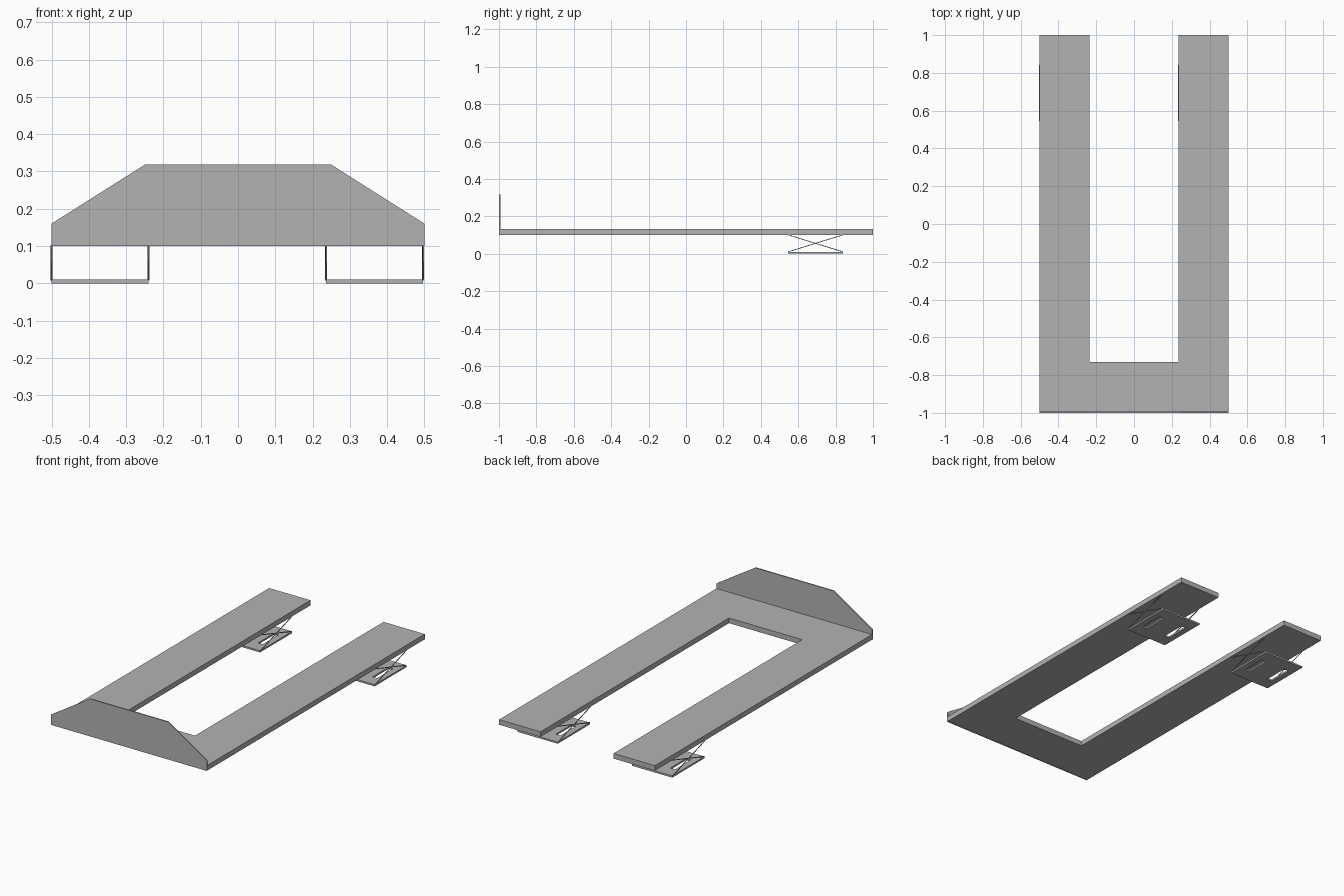
import bpy
import bmesh
from math import atan2, hypot
from mathutils import Matrix, Vector

cube = bpy.data.objects.get("Cube")
if cube:
    bpy.data.objects.remove(cube)

grey = bpy.data.materials.new("plain grey")
grey.use_nodes = True
colour = (0.45, 0.45, 0.45, 1)
grey.diffuse_color = colour
grey.node_tree.nodes["Principled BSDF"].inputs["Base Color"].default_value = colour


def finish(name, bm):
    bmesh.ops.recalc_face_normals(bm, faces=bm.faces)
    mesh = bpy.data.meshes.new(name)
    bm.to_mesh(mesh)
    bm.free()
    mesh.materials.append(grey)
    obj = bpy.data.objects.new(name, mesh)
    bpy.context.collection.objects.link(obj)
    return obj


def extrude(name, points, offset):
    """Solid made by sweeping a flat outline along an offset."""
    bm = bmesh.new()
    face = bm.faces.new([bm.verts.new(p) for p in points])
    swept = bmesh.ops.extrude_face_region(bm, geom=[face])["geom"]
    verts = [v for v in swept if isinstance(v, bmesh.types.BMVert)]
    bmesh.ops.translate(bm, verts=verts, vec=offset)
    return finish(name, bm)


def box(bm, low, high, turn=Matrix()):
    low, high = Vector(low), Vector(high)
    place = Matrix.Translation((low + high) / 2) @ turn @ Matrix.Diagonal((*(high - low), 1))
    bmesh.ops.create_cube(bm, size=1, matrix=place)


# U-shaped platform with two long forks
DECK_LOW, DECK_HIGH, INNER = 0.101, 0.131, 0.235
half = [(0.5, -1), (0.5, 1), (INNER, 1), (INNER, -0.73)]
outline = half + [(-x, y) for x, y in reversed(half)]
extrude("fork_platform", [(x, y, DECK_LOW) for x, y in outline], (0, 0, DECK_HIGH - DECK_LOW))

# Upright front panel with sloping shoulders
side = [(0.5, 0.1), (0.5, 0.16), (0.25, 0.318)]
panel = side + [(-x, z) for x, z in reversed(side)]
extrude("front_panel", [(x, -1, z) for x, z in panel], (0, 0.007, 0))

# Scissor lift under each fork
Y0, Y1, BASE = 0.545, 0.84, 0.01
SLOT0, SLOT1 = 0.62, 0.765
WIDTH = 0.26
for label, left in (("right", -0.5), ("left", 0.236)):
    # Base plate built around two slots
    bm = bmesh.new()
    right = left + WIDTH
    cuts = [left, left + 0.035, left + 0.065, right - 0.065, right - 0.035, right]
    rows = [Y0, SLOT0, SLOT1, Y1]
    grid = [[bm.verts.new((x, y, 0)) for x in cuts] for y in rows]
    for r in range(3):
        for c in range(5):
            if not (r == 1 and c in (1, 3)):
                bm.faces.new((grid[r][c], grid[r][c + 1], grid[r + 1][c + 1], grid[r + 1][c]))
    swept = bmesh.ops.extrude_face_region(bm, geom=bm.faces[:])["geom"]
    verts = [v for v in swept if isinstance(v, bmesh.types.BMVert)]
    bmesh.ops.translate(bm, verts=verts, vec=(0, 0, BASE))
    finish(label + "_base_plate", bm)

    # Crossed arms on both edges
    bm = bmesh.new()
    rise, run = DECK_LOW - BASE, Y1 - Y0
    reach = hypot(rise, run) / 2
    mid_y, mid_z = (Y0 + Y1) / 2, (DECK_LOW + BASE) / 2
    for edge in (left, right):
        for sign in (-1, 1):
            x = edge + sign * 0.0015
            turn = Matrix.Rotation(sign * atan2(rise, run), 4, "X")
            box(bm, (x - 0.0015, mid_y - reach, mid_z - 0.002),
                (x + 0.0015, mid_y + reach, mid_z + 0.002), turn)
    finish(label + "_scissor_arms", bm)
